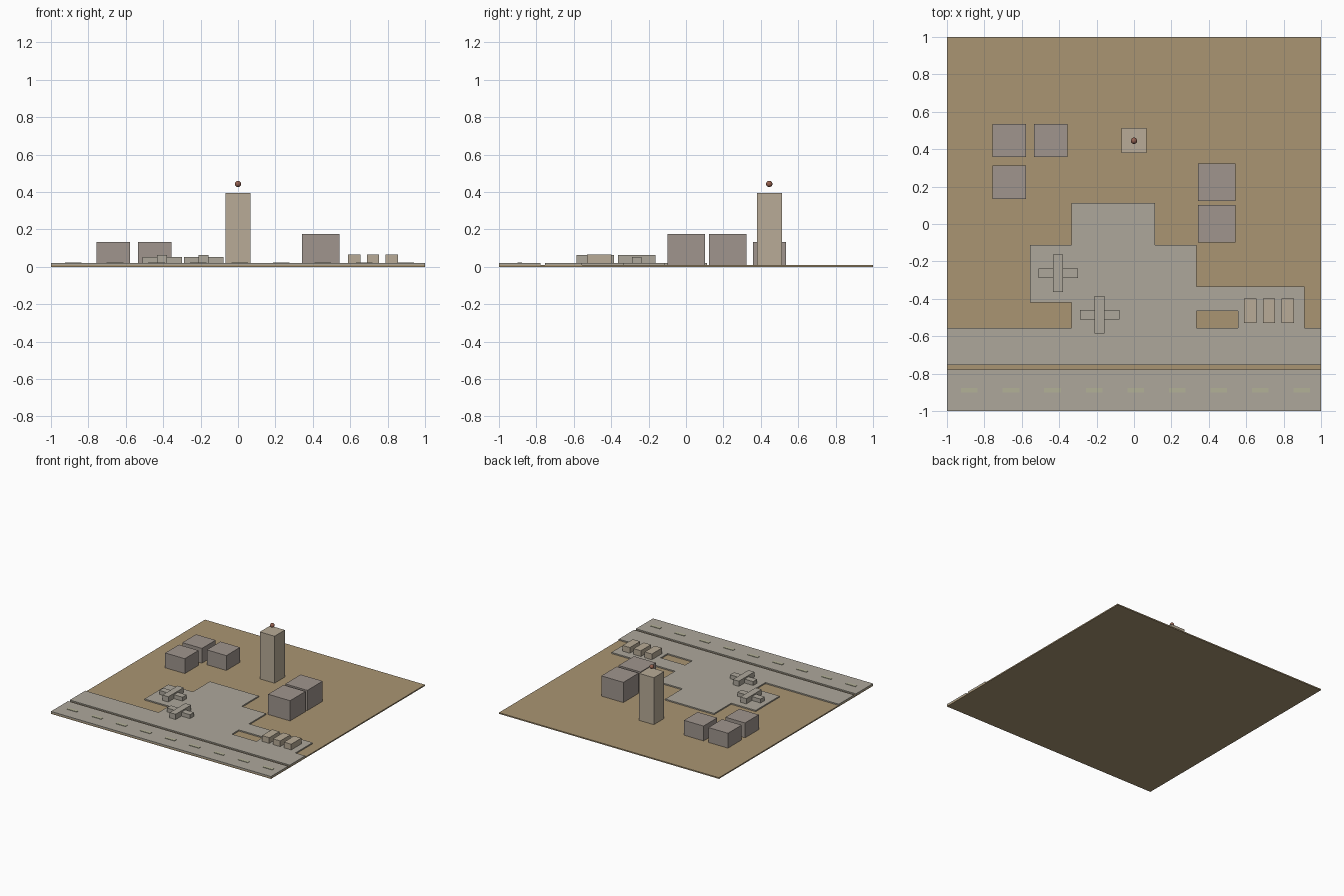
import bpy, bmesh

if "Cube" in bpy.data.objects:
    bpy.data.objects.remove(bpy.data.objects["Cube"])


def material(name, rgb):
    m = bpy.data.materials.new(name)
    m.diffuse_color = (*rgb, 1)
    m.use_nodes = True
    m.node_tree.nodes["Principled BSDF"].inputs["Base Color"].default_value = m.diffuse_color
    return m


EARTH = material("earth", (0.40, 0.30, 0.17))
PAVING = material("paving", (0.42, 0.39, 0.33))
HANGAR = material("hangar_wall", (0.35, 0.30, 0.27))
TOWER = material("tower_wall", (0.48, 0.41, 0.31))
STRIPE = material("stripe", (0.45, 0.44, 0.31))
BEACON = material("beacon_red", (0.30, 0.12, 0.08))
BASE, DECK = 0.01, 0.02


def prism(name, outline, z0, z1, mat):
    """Extrude a flat outline from z0 to z1."""
    bm = bmesh.new()
    face = bm.faces.new([bm.verts.new((x, y, z0)) for x, y in outline])
    ext = bmesh.ops.extrude_face_region(bm, geom=[face])
    verts = [v for v in ext["geom"] if isinstance(v, bmesh.types.BMVert)]
    bmesh.ops.translate(bm, verts=verts, vec=(0, 0, z1 - z0))
    bmesh.ops.recalc_face_normals(bm, faces=bm.faces)
    mesh = bpy.data.meshes.new(name)
    bm.to_mesh(mesh)
    bm.free()
    mesh.materials.append(mat)
    ob = bpy.data.objects.new(name, mesh)
    bpy.context.collection.objects.link(ob)
    return ob


def box(name, x, y, w, d, z0, z1, mat):
    """Box centred on x, y."""
    a, b = w / 2, d / 2
    return prism(name, [(x - a, y - b), (x + a, y - b), (x + a, y + b), (x - a, y + b)], z0, z1, mat)


# Ground and paved strips
box("ground", 0, 0, 2, 2, 0, BASE, EARTH)
box("runway", 0, -0.889, 2, 0.222, BASE, DECK, PAVING)
box("taxiway", 0, -0.655, 2, 0.2, BASE, DECK, PAVING)

# Apron with the parking area on its right
prism("apron", [(-0.333, -0.555), (0.333, -0.555), (0.333, -0.464), (0.556, -0.464),
                (0.556, -0.555), (0.911, -0.555), (0.911, -0.333), (0.333, -0.333),
                (0.333, -0.111), (0.111, -0.111), (0.111, 0.111), (-0.333, 0.111),
                (-0.333, -0.111), (-0.556, -0.111), (-0.556, -0.42), (-0.333, -0.42)],
      BASE, DECK, PAVING)

# Runway centre dashes
for i in range(9):
    box("runway_dash", -0.88 + i * 0.2222, -0.889, 0.089, 0.025, DECK, 0.023, STRIPE)

# Hangars
for x, y in ((-0.667, 0.446), (-0.445, 0.446), (-0.667, 0.224)):
    box("small_hangar", x, y, 0.178, 0.178, BASE, 0.132, HANGAR)
for y in (0.224, 0.001):
    box("large_hangar", 0.443, y, 0.2, 0.2, BASE, 0.176, HANGAR)

# Control tower and beacon
box("control_tower", 0, 0.446, 0.134, 0.134, BASE, 0.396, TOWER)
bpy.ops.mesh.primitive_uv_sphere_add(segments=16, ring_count=10, radius=0.017, location=(0, 0.445, 0.443))
beacon = bpy.context.object
beacon.name = "beacon"
beacon.data.materials.append(BEACON)
bpy.ops.object.shade_smooth_by_angle()

# Parked planes: fuselage and wings
for x, y in ((-0.406, -0.264), (-0.184, -0.485)):
    box("plane_fuselage", x, y, 0.054, 0.2, DECK, 0.063, PAVING)
    box("plane_wings", x, y, 0.211, 0.052, DECK, 0.052, PAVING)

# Parked vehicles
for i in range(3):
    box("vehicle", 0.622 + i * 0.1, -0.464, 0.066, 0.132, DECK, 0.067, TOWER)
